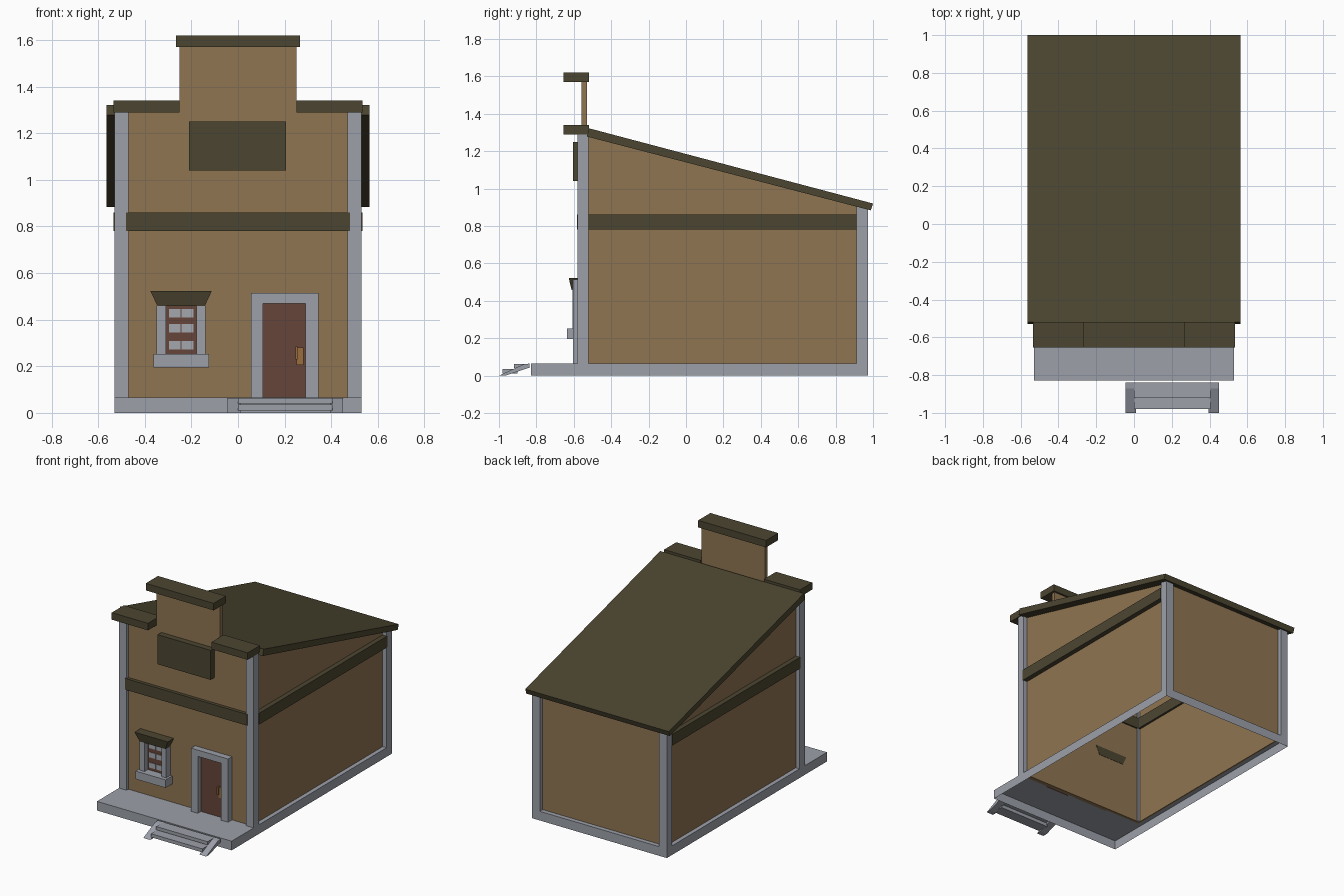
import bpy, bmesh

if "Cube" in bpy.data.objects:
    bpy.data.objects.remove(bpy.data.objects["Cube"])


def material(name, rgb):
    m = bpy.data.materials.new(name)
    lin = [((c / 255 + 0.055) / 1.055) ** 2.4 for c in rgb]
    m.diffuse_color = (*lin, 1)
    m.use_nodes = True
    m.node_tree.nodes["Principled BSDF"].inputs["Base Color"].default_value = m.diffuse_color
    return m


TAN = material("tan_boards", (144, 117, 82))
GREEN = material("dark_olive", (75, 69, 48))
GREY = material("grey_trim", (156, 160, 169))
BROWN = material("red_brown_wood", (101, 69, 56))
BRASS = material("brass_handle", (152, 108, 62))
GLASS = material("pale_glass", (163, 167, 174))


def mesh(name, verts, faces, mat):
    me = bpy.data.meshes.new(name)
    me.from_pydata(verts, [], faces)
    bm = bmesh.new()
    bm.from_mesh(me)
    bmesh.ops.recalc_face_normals(bm, faces=bm.faces)
    bm.to_mesh(me)
    bm.free()
    me.materials.append(mat)
    ob = bpy.data.objects.new(name, me)
    bpy.context.collection.objects.link(ob)
    return ob


def loft(name, a, b, mat):
    """Solid between two matching outlines."""
    n = len(a)
    faces = [tuple(range(n)), tuple(range(n, 2 * n))]
    faces += [(i, (i + 1) % n, n + (i + 1) % n, n + i) for i in range(n)]
    return mesh(name, a + b, faces, mat)


def rect(x0, x1, y0, y1, z):
    return [(x0, y0, z), (x1, y0, z), (x1, y1, z), (x0, y1, z)]


def box(name, x0, x1, y0, y1, z0, z1, mat):
    return loft(name, rect(x0, x1, y0, y1, z0), rect(x0, x1, y0, y1, z1), mat)


def side_prism(name, profile, x0, x1, mat):
    """Extrude a (y, z) profile along x."""
    return loft(name, [(x0, y, z) for y, z in profile],
                [(x1, y, z) for y, z in profile], mat)


def both(name, x0, x1, make):
    """Make a left and a right copy of a part."""
    make("right_" + name, x0, x1)
    make("left_" + name, -x1, -x0)


def under(y):
    """Height of the roof underside."""
    return 1.278 - (y + 0.53) * 0.26


FLOOR = 0.065

# foundation and porch: open shell with a ledge around the walls
verts = rect(-.53, .53, -.828, .972, 0) + rect(-.53, .53, -.828, .972, FLOOR) \
    + rect(-.5, .5, -.55, .94, FLOOR)
mesh("foundation", verts,
     [(i + k, (i + 1) % 4 + k, (i + 1) % 4 + k + 4, i + k + 4)
      for k in (0, 4) for i in range(4)], GREY)

# front wall with raised parapet
outline = [(-.5, FLOOR), (.5, FLOOR), (.5, 1.3), (.25, 1.3),
           (.25, 1.575), (-.25, 1.575), (-.25, 1.3), (-.5, 1.3)]
loft("front_wall", [(x, -.56, z) for x, z in outline],
     [(x, -.53, z) for x, z in outline], TAN)

# side and back walls
profile = [(-.54, FLOOR), (.94, FLOOR), (.94, under(.94) + .01), (-.54, under(-.54) + .01)]
both("side_wall", .49, .5, lambda n, a, b: side_prism(n, profile, a, b, TAN))
box("back_wall", -.5, .5, .93, .94, FLOOR, under(.94) + .01, TAN)

# corner posts
both("front_post", .47, .53, lambda n, a, b: box(n, a, b, -.58, -.52, FLOOR, 1.292, GREY))
post = [(.912, FLOOR), (.972, FLOOR), (.972, under(.972) + .005), (.912, under(.912) + .005)]
both("back_post", .47, .53, lambda n, a, b: side_prism(n, post, a, b, GREY))

# sloping roof
side_prism("roof", [(-.53, under(-.53)), (.988, under(.988)),
                    (1.0, .92), (-.518, 1.322)], -.565, .565, GREEN)

# wall bands
box("front_band", -.48, .48, -.584, -.52, .78, .86, GREEN)
both("side_band", .475, .534, lambda n, a, b: box(n, a, b, -.525, .915, .78, .86, GREEN))

# parapet caps and blank sign board
both("parapet_cap", .25, .535, lambda n, a, b: box(n, a, b, -.655, -.518, 1.29, 1.34, GREEN))
box("top_cap", -.267, .267, -.655, -.518, 1.57, 1.62, GREEN)
box("sign_board", -.21, .207, -.603, -.555, 1.04, 1.25, GREEN)

# door with frame and handle
box("door", .1, .295, -.57, -.555, FLOOR, .475, BROWN)
box("door_frame_left", .055, .107, -.605, -.555, FLOOR, .515, GREY)
box("door_frame_right", .29, .345, -.605, -.555, FLOOR, .515, GREY)
box("door_frame_top", .107, .29, -.605, -.555, .47, .515, GREY)
box("door_handle_plate", .25, .28, -.577, -.568, .205, .28, BRASS)
box("door_handle", .246, .256, -.592, -.572, .23, .285, BRASS)

# window with panes, jambs, sill and flared hood
box("window_frame", -.315, -.175, -.57, -.555, .25, .46, BROWN)
for row, z in enumerate((.271, .344, .409)):
    for x in (-.297, -.242):
        box(f"window_pane_{row}", x, x + .05, -.574, -.565, z, z + .037, GLASS)
box("window_jamb_left", -.35, -.31, -.608, -.555, .25, .46, GREY)
box("window_jamb_right", -.178, -.14, -.608, -.555, .25, .46, GREY)
box("window_sill", -.362, -.125, -.635, -.555, .195, .252, GREY)
loft("window_hood", rect(-.345, -.143, -.612, -.528, .458),
     rect(-.376, -.113, -.627, -.528, .522), GREEN)

# front steps: two treads between sloping stringers
box("upper_step", 0, .405, -.92, -.838, .04, .063, GREY)
box("lower_step", 0, .405, -.98, -.9, .01, .035, GREY)
stringer = [(-1, 0), (-.965, 0), (-.838, .042), (-.838, .064), (-.87, .06)]
for name, x in (("left_stringer", -.045), ("right_stringer", .395)):
    side_prism(name, stringer, x, x + .055, GREY)
